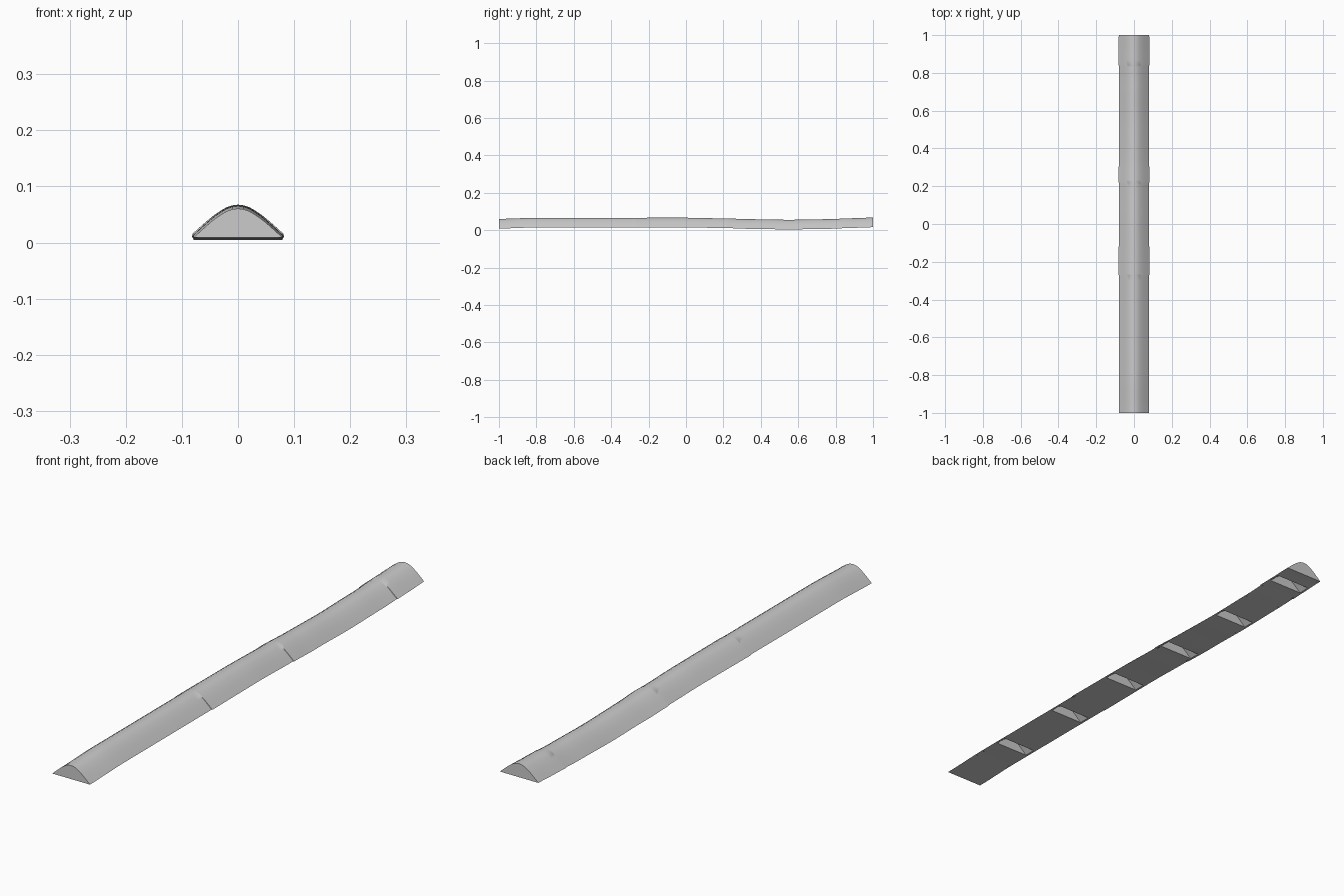
import bpy
import bmesh

cube = bpy.data.objects.get("Cube")
if cube:
    bpy.data.objects.remove(cube, do_unlink=True)

grey = bpy.data.materials.new("plain grey")
grey.use_nodes = True
grey.diffuse_color = (0.6, 0.6, 0.6, 1)
grey.node_tree.nodes["Principled BSDF"].inputs["Base Color"].default_value = (0.6, 0.6, 0.6, 1)

# Half of the arch as (fraction of half width, height), from edge to ridge
ARCH = [(1, 0), (0.87, 0.0095), (0.75, 0.018), (0.62, 0.027), (0.5, 0.0345),
        (0.37, 0.0415), (0.25, 0.047), (0.12, 0.0503), (0, 0.0515)]
# Sagging base line as (y, height)
SAG = [(-1, 0.009), (-0.8, 0.0145), (0, 0.015), (0.2, 0.0115), (0.35, 0.007),
       (0.55, 0.004), (0.75, 0.007), (0.9, 0.0125), (1, 0.016)]
# Places where the edge flares out, as (start, end)
FLARES = [(-0.27, 0.09), (0.22, 0.42), (0.84, 1.2)]
WALL = 0.006
GAP = 0.045
GAPS = [-0.72 + 0.322 * i for i in range(6)]


def base(y):
    for (a, za), (b, zb) in zip(SAG, SAG[1:]):
        if y <= b:
            t = (y - a) / (b - a)
            return za + (zb - za) * t * t * (3 - 2 * t)
    return SAG[-1][1]


def half_width(y):
    for a, b in FLARES:
        if a <= y < b:
            return 0.082 - 0.003 * (y - a) / (b - a)
    return 0.079


def arch(y, inset):
    """Arch from the left edge over the ridge to the right edge."""
    w = half_width(y) - inset * 1.4
    scale = 1 - inset / ARCH[-1][1]
    half = [(f * w, h * scale + base(y)) for f, h in ARCH]
    return half + [(-x, z) for x, z in reversed(half[:-1])]


def loft(name, stations, section):
    """Join one closed section per station and cap both ends."""
    bm = bmesh.new()
    rings = [[bm.verts.new((x, y, z)) for x, z in section(y)] for y in stations]
    n = len(rings[0])
    for r, s in zip(rings, rings[1:]):
        for i in range(n):
            j = (i + 1) % n
            bm.faces.new((r[i], r[j], s[j], s[i]))
    for ring in (rings[0], rings[-1]):
        bm.faces.new(ring)
    bmesh.ops.recalc_face_normals(bm, faces=bm.faces)
    mesh = bpy.data.meshes.new(name)
    bm.to_mesh(mesh)
    bm.free()
    mesh.materials.append(grey)
    obj = bpy.data.objects.new(name, mesh)
    bpy.context.collection.objects.link(obj)
    bpy.ops.object.select_all(action="DESELECT")
    obj.select_set(True)
    bpy.context.view_layer.objects.active = obj
    bpy.ops.object.shade_smooth_by_angle(angle=0.52)


def stations(a, b, count):
    return [a + (b - a) * i / count for i in range(count + 1)]


# Thin arched cover, with a sharp step where each flare starts
steps = [a + d for a, b in FLARES for d in (-0.001, 0)]
loft("arched_cover", sorted(stations(-1, 1, 60) + steps),
     lambda y: arch(y, 0) + arch(y, WALL)[::-1])

# Solid blocks under the cover, separated by narrow gaps
starts = [-1] + [g + GAP for g in GAPS]
for k, (a, b) in enumerate(zip(starts, GAPS + [1])):
    loft(f"under_block_{k + 1}", stations(a, b, 8), lambda y: arch(y, WALL))
